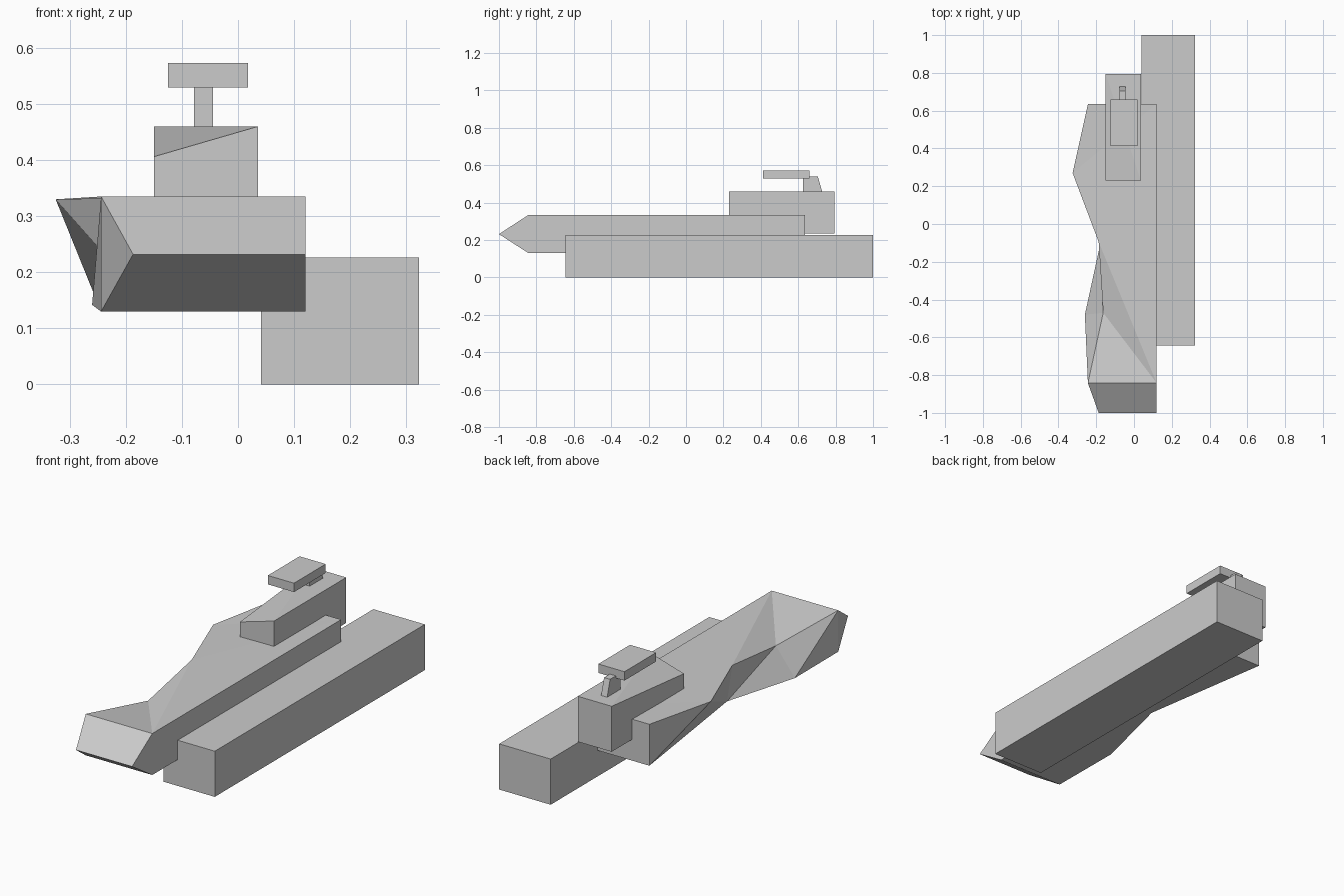
import bpy, bmesh

if "Cube" in bpy.data.objects:
    bpy.data.objects.remove(bpy.data.objects["Cube"])


def mesh_part(name, points, faces):
    """Flat-faced object from named points and faces listed by point name."""
    bm = bmesh.new()
    v = {k: bm.verts.new(p) for k, p in points.items()}
    for f in faces:
        bm.faces.new([v[k] for k in f.split()])
    bmesh.ops.recalc_face_normals(bm, faces=bm.faces)
    me = bpy.data.meshes.new(name)
    bm.to_mesh(me)
    bm.free()
    ob = bpy.data.objects.new(name, me)
    bpy.context.collection.objects.link(ob)
    return ob


def extrude_x(name, profile, x0, x1):
    """Prism from a (y, z) profile running between two x positions."""
    n = len(profile)
    pts = {f"{s}{i}": (x, *p) for s, x in (("l", x0), ("r", x1))
           for i, p in enumerate(profile)}
    faces = [" ".join(f"{s}{i}" for i in range(n)) for s in "lr"]
    faces += [f"l{i} l{(i+1) % n} r{(i+1) % n} r{i}" for i in range(n)]
    return mesh_part(name, pts, faces)


def block(name, x, y, z):
    return extrude_x(name, [(y[0], z[0]), (y[1], z[0]), (y[1], z[1]), (y[0], z[1])], *x)


# Long lower block
block("base_block", (0.041, 0.323), (-0.643, 1.0), (0, 0.226))

# Main body: wedge nose, straight right side, faceted left side
R = 0.12
body = {
    "nose": (-0.187, -1.0, 0.232), "noseR": (R, -1.0, 0.232),
    "tf": (-0.244, -0.842, 0.335), "tfR": (R, -0.842, 0.335),
    "dip": (-0.163, -0.47, 0.28), "tw": (-0.187, -0.095, 0.333),
    "bulge": (-0.325, 0.27, 0.33), "tr": (-0.244, 0.635, 0.335),
    "trR": (R, 0.635, 0.335),
    "bf": (-0.244, -0.842, 0.13), "bfR": (R, -0.842, 0.13),
    "belly": (-0.26, -0.48, 0.142), "bw": (-0.172, -0.075, 0.158),
    "br": (-0.244, 0.635, 0.13), "brR": (R, 0.635, 0.13),
}
mesh_part("main_body", body, [
    # nose and right side
    "nose noseR tfR tf", "nose bf bfR noseR", "nose tf bf",
    "noseR bfR brR trR tfR",
    # top
    "tf tfR dip", "dip tfR tw", "tw tfR trR", "tw trR bulge", "bulge trR tr",
    # rear
    "tr trR brR br",
    # left facets
    "tr br bulge", "bulge br bw", "bulge bw tw", "tw bw dip",
    "dip bw belly", "dip belly tf", "tf belly bf",
    # underside
    "bf belly bfR", "belly bw bfR", "bw brR bfR", "bw br brR",
])

# Rear tower with its front-left top corner lowered
tower = {f"{a}{b}{c}": (x, y, z)
         for a, x in (("l", -0.15), ("r", 0.036))
         for b, y in (("f", 0.23), ("b", 0.795))
         for c, z in (("d", 0.235), ("u", 0.46))}
tower["lfu"] = (-0.15, 0.23, 0.406)
mesh_part("rear_tower", tower, [
    "lfd rfd rbd lbd", "lfd rfd rfu lfu", "rfd rbd rbu rfu",
    "rbd lbd lbu rbu", "lbd lfd lfu lbu", "lfu rfu lbu", "rfu rbu lbu"])

# Sloped stem and flat platform
extrude_x("platform_stem", [(0.625, 0.46), (0.728, 0.46), (0.705, 0.54), (0.625, 0.54)],
          -0.078, -0.045)
block("top_platform", (-0.125, 0.018), (0.412, 0.66), (0.529, 0.573))
